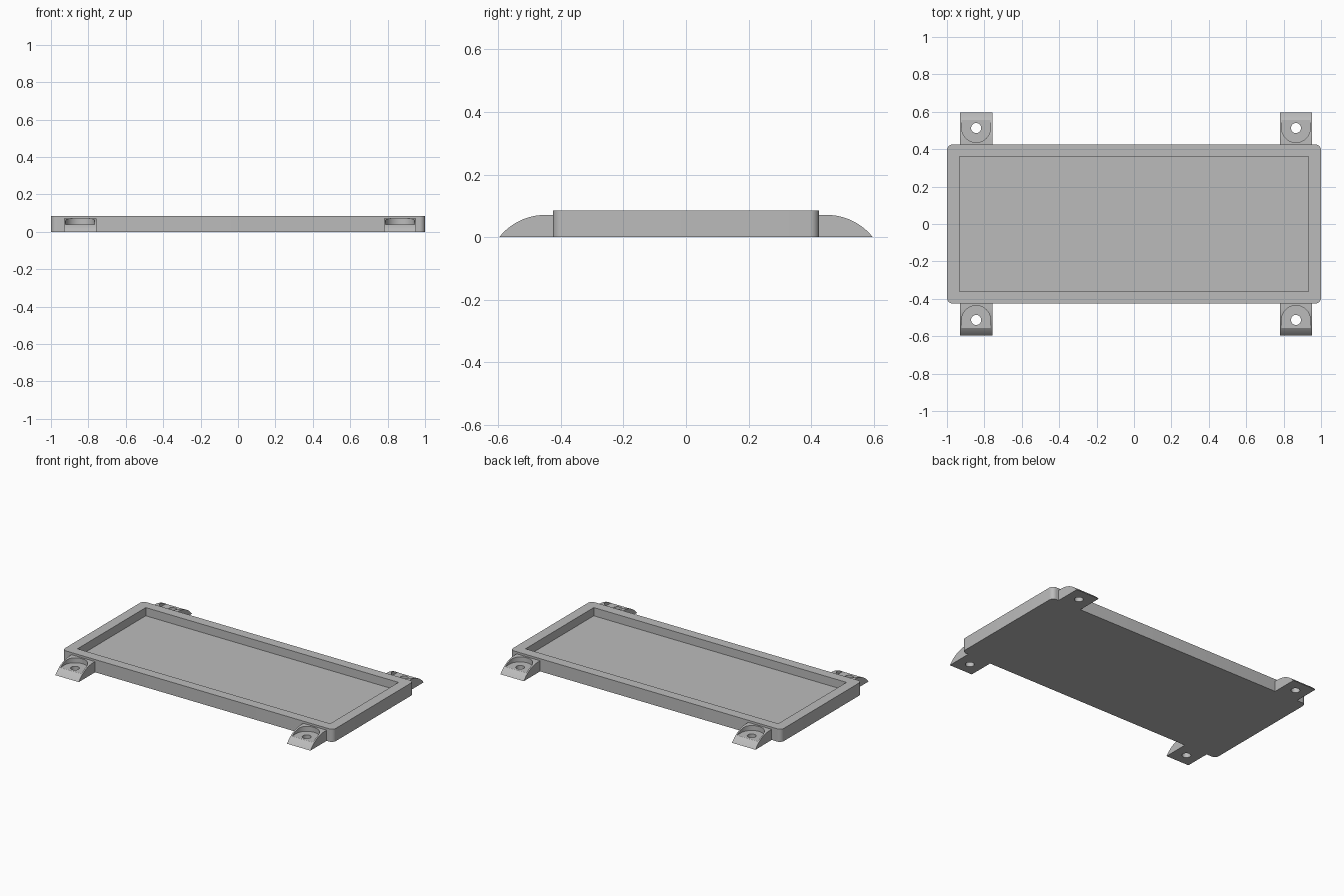
import bpy
import bmesh
from math import sin, cos, pi, asin
from mathutils import Vector

if "Cube" in bpy.data.objects:
    bpy.data.objects.remove(bpy.data.objects["Cube"], do_unlink=True)

# Single flat colour
GREY = (0.5, 0.5, 0.5, 1)
grey = bpy.data.materials.new("grey")
grey.use_nodes = True
grey.diffuse_color = GREY
grey.node_tree.nodes["Principled BSDF"].inputs["Base Color"].default_value = GREY


def prism(name, outline, direction):
    """Extrude a closed outline of 3D points along a direction."""
    bm = bmesh.new()
    face = bm.faces.new([bm.verts.new(p) for p in outline])
    new = bmesh.ops.extrude_face_region(bm, geom=[face])["geom"]
    moved = [v for v in new if isinstance(v, bmesh.types.BMVert)]
    bmesh.ops.translate(bm, verts=moved, vec=Vector(direction))
    bmesh.ops.recalc_face_normals(bm, faces=bm.faces)
    mesh = bpy.data.meshes.new(name)
    bm.to_mesh(mesh)
    bm.free()
    mesh.materials.append(grey)
    obj = bpy.data.objects.new(name, mesh)
    bpy.context.collection.objects.link(obj)
    return obj


def arc(cx, cy, r, start, end, steps):
    return [(cx + r * cos(start + (end - start) * i / steps),
             cy + r * sin(start + (end - start) * i / steps)) for i in range(steps + 1)]


def cut(obj, cutter):
    """Subtract a cutter, then discard it."""
    cutter.hide_render = True
    mod = obj.modifiers.new("cut", "BOOLEAN")
    mod.operation = "DIFFERENCE"
    mod.solver = "EXACT"
    mod.object = cutter
    bpy.context.view_layer.objects.active = obj
    bpy.ops.object.modifier_apply(modifier=mod.name)
    bpy.data.objects.remove(cutter, do_unlink=True)


def smooth(obj):
    bpy.ops.object.select_all(action="DESELECT")
    obj.select_set(True)
    bpy.context.view_layer.objects.active = obj
    bpy.ops.object.shade_smooth_by_angle(angle=pi / 6)


# Tray with rounded corners and a sharp rectangular recess
HALF_Y, HEIGHT, FLOOR, CORNER = 0.425, 0.085, 0.03, 0.03
outline = []
for quarter, (sx, sy) in enumerate([(1, 1), (-1, 1), (-1, -1), (1, -1)]):
    outline += arc(sx * (1 - CORNER), sy * (HALF_Y - CORNER), CORNER,
                   quarter * pi / 2, (quarter + 1) * pi / 2, 8)
tray = prism("tray", [(x, y, 0) for x, y in outline], (0, 0, HEIGHT))
IN_X, IN_Y = 0.933, 0.36
recess = prism("recess_cutter", [(sx * IN_X, sy * IN_Y, FLOOR)
               for sx, sy in [(1, 1), (-1, 1), (-1, -1), (1, -1)]], (0, 0, 0.2))
cut(tray, recess)
smooth(tray)

# Mounting tabs: domed ramp, U-shaped screw pocket, through hole
TAB_END, TAB_TOP, TAB_FLAT, TAB_W = 0.597, 0.071, 0.45, 0.173
HOLE_Y, HOLE_R, POCKET_R, POCKET_Z = 0.513, 0.027, 0.077, 0.038
run = TAB_END - TAB_FLAT
radius = (run ** 2 + TAB_TOP ** 2) / (2 * TAB_TOP)
dome = arc(TAB_FLAT, TAB_TOP - radius, radius, pi / 2, pi / 2 - asin(run / radius), 16)
side_profile = [(HALF_Y - 0.005, 0), (HALF_Y - 0.005, TAB_TOP)] + dome
pocket = arc(0, HOLE_Y, POCKET_R, pi, 2 * pi, 24) + [(POCKET_R, 0.7), (-POCKET_R, 0.7)]
hole = arc(0, HOLE_Y, HOLE_R, 0, 2 * pi, 24)[:-1]

for side, cx in (("right", -0.844), ("left", 0.866)):
    for end, s in (("front", -1), ("back", 1)):
        tab = prism(f"{end}_{side}_tab",
                    [(cx - TAB_W / 2, s * y, z) for y, z in side_profile], (TAB_W, 0, 0))
        cut(tab, prism("pocket_cutter",
                       [(cx + x, s * y, POCKET_Z) for x, y in pocket], (0, 0, 0.1)))
        cut(tab, prism("hole_cutter",
                       [(cx + x, s * y, -0.05) for x, y in hole], (0, 0, 0.2)))
        smooth(tab)
